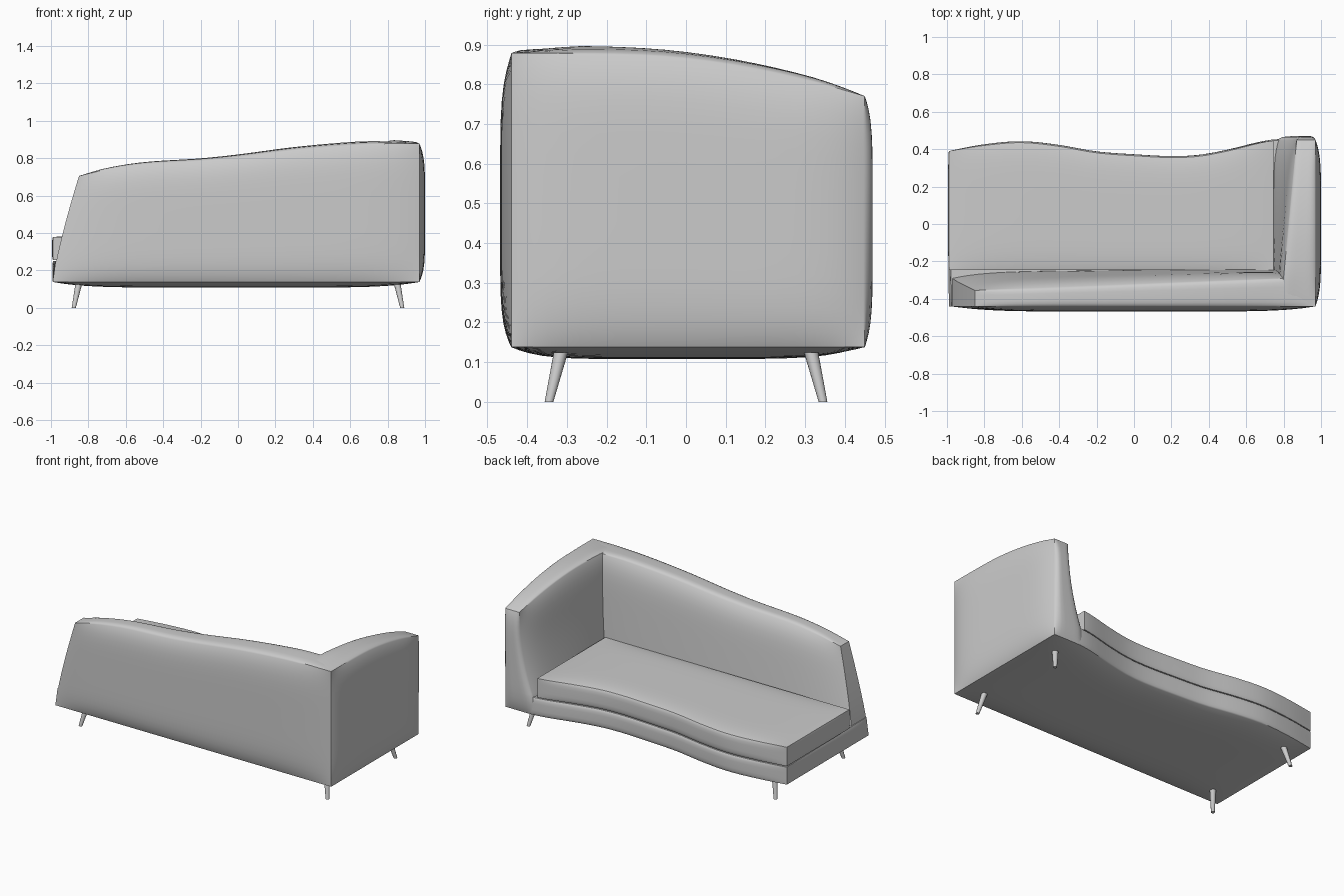
import bpy, bmesh, math
from mathutils import Vector

cube = bpy.data.objects.get("Cube")
if cube:
    bpy.data.objects.remove(cube, do_unlink=True)

fabric = bpy.data.materials.new("grey upholstery")
fabric.use_nodes = True
GREY = (0.6, 0.6, 0.6, 1)
fabric.diffuse_color = GREY
fabric.node_tree.nodes["Principled BSDF"].inputs["Base Color"].default_value = GREY


def lerp(a, b, t):
    return a + (b - a) * t


def curve(points, x):
    """Smooth curve through sorted (x, value) points."""
    n = len(points) - 1
    i = next((k for k in range(n) if x <= points[k + 1][0]), n - 1)

    def slope(k):
        a, b = points[max(k - 1, 0)], points[min(k + 1, n)]
        return (b[1] - a[1]) / (b[0] - a[0])

    (xa, ya), (xb, yb) = points[i], points[i + 1]
    h = xb - xa
    t = min(max((x - xa) / h, 0), 1)
    return (ya * (1 + 2 * t) * (1 - t) ** 2 + yb * t * t * (3 - 2 * t)
            + h * slope(i) * t * (1 - t) ** 2 - h * slope(i + 1) * t * t * (1 - t))


def finish(name, bm):
    bmesh.ops.recalc_face_normals(bm, faces=bm.faces[:])
    mesh = bpy.data.meshes.new(name)
    bm.to_mesh(mesh)
    bm.free()
    mesh.materials.append(fabric)
    obj = bpy.data.objects.new(name, mesh)
    bpy.context.collection.objects.link(obj)
    bpy.ops.object.select_all(action="DESELECT")
    bpy.context.view_layer.objects.active = obj
    obj.select_set(True)
    bpy.ops.object.shade_smooth_by_angle(angle=math.radians(35))


def soft_box(name, shape, size, low, high):
    """Gridded box bent by shape(u, v, w); its six faces puff out by low / high."""
    bm = bmesh.new()
    verts = {}

    def vert(key):
        if key not in verts:
            c = [0.5 - 0.5 * math.cos(math.pi * k / n) for k, n in zip(key, size)]
            p = Vector(shape(*c))
            puff = [1 - abs(2 * k - 1) ** 6 for k in c]
            for a in range(3):
                amount = lerp(-low[a], high[a], c[a])
                p[a] += amount * puff[(a + 1) % 3] * puff[(a + 2) % 3]
            verts[key] = bm.verts.new(p)
        return verts[key]

    for a in range(3):
        b, c = (a + 1) % 3, (a + 2) % 3
        for side in (0, size[a]):
            for i in range(size[b]):
                for j in range(size[c]):
                    quad = []
                    for di, dj in ((0, 0), (1, 0), (1, 1), (0, 1)):
                        key = [0, 0, 0]
                        key[a], key[b], key[c] = side, i + di, j + dj
                        quad.append(vert(tuple(key)))
                    bm.faces.new(quad)
    finish(name, bm)


# Shared outlines
LEFT, RIGHT, REAR, FRONT = -0.99, 0.97, -0.44, 0.45
FLOOR, DECK = 0.138, 0.25
WAVE = [(-0.99, 0.39), (-0.8, 0.42), (-0.6, 0.435), (-0.4, 0.415), (-0.2, 0.38),
        (0, 0.365), (0.2, 0.355), (0.35, 0.362), (0.5, 0.39), (0.74, 0.445), (0.97, 0.45)]
BACK_TOP = [(-0.85, 0.705), (-0.7, 0.739), (-0.5, 0.766), (-0.2, 0.784), (0, 0.804),
            (0.3, 0.842), (0.6, 0.868), (0.8, 0.877), (0.97, 0.878)]
ARM_TOP = [(-0.44, 0.878), (-0.1, 0.873), (0.1, 0.852), (0.3, 0.812), (0.45, 0.77)]


def base_shape(u, v, w):
    x = lerp(LEFT, RIGHT, u)
    # Rear left corner leans in with the end of the backrest
    x += 0.015 * (1 - u) * (1 - v) * w
    return x, lerp(REAR, curve(WAVE, x), v), lerp(FLOOR, DECK, w)


def cushion_shape(u, v, w):
    x = lerp(LEFT, 0.745, u)
    return x, lerp(-0.245, curve(WAVE, x), v), lerp(DECK + 0.006, 0.378, w)


def back_shape(u, v, w):
    top_x = lerp(-0.85, RIGHT, u)
    x = lerp(lerp(LEFT, RIGHT, u), top_x, w ** 1.25)
    inner = lerp(lerp(-0.275, -0.265, u), lerp(-0.355, -0.285, u), w)
    crown = 0.012 * u * v * w * min(1, 6 * (1 - u))
    return x, lerp(REAR, inner, v), lerp(FLOOR, curve(BACK_TOP, top_x), w) + crown


def arm_shape(u, v, w):
    y = lerp(REAR, FRONT, v)
    z = lerp(FLOOR, curve(ARM_TOP, y), w)
    flare = (1 - max(w - 0.15, 0) / 0.85) ** 2
    inner = lerp(lerp(0.785, 0.87, v), 0.768, flare)
    crown = 0.016 * w * (1 - u) * (1 - v) * min(v * 5, 1)
    return lerp(inner, RIGHT, u), y, z + crown


# Upholstered body
soft_box("seat_base", base_shape, (40, 20, 8), (0.004, 0, 0.03), (0, 0.008, 0))
soft_box("seat_cushion", cushion_shape, (40, 20, 8), (0.004, 0, 0.007), (0, 0.008, 0.014))
soft_box("backrest", back_shape, (40, 8, 20), (0, 0.028, 0), (0, 0.035, 0.012))
soft_box("armrest", arm_shape, (10, 24, 20), (0.026, 0, 0), (0.03, 0.02, 0.01))

# Splayed tapered legs
for side, sx in (("left", 1), ("right", -1)):
    for end, sy in (("front", -1), ("rear", 1)):
        foot = Vector((0.878 * sx, 0.345 * sy, 0))
        top = Vector((0.852 * sx, 0.315 * sy, 0.125))
        bm = bmesh.new()
        rings = [[bm.verts.new(c + Vector((r * math.cos(a), r * math.sin(a), 0)))
                  for a in [math.tau * k / 16 for k in range(16)]]
                 for c, r in ((foot, 0.011), (top, 0.018))]
        for k in range(16):
            n = (k + 1) % 16
            bm.faces.new((rings[0][k], rings[0][n], rings[1][n], rings[1][k]))
        for ring in rings:
            bm.faces.new(ring)
        finish(f"{end}_{side}_leg", bm)
